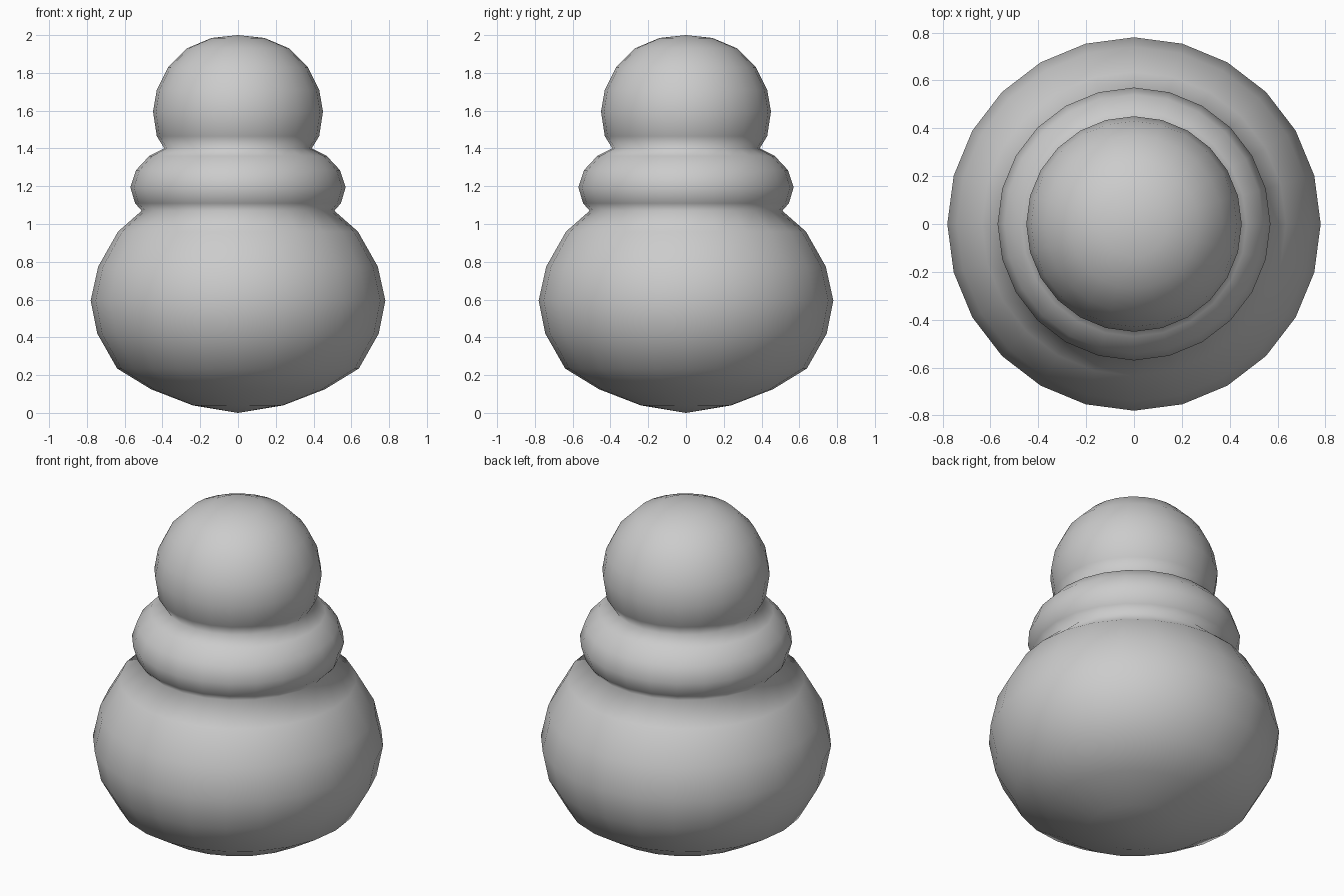
import bpy
import bmesh
from math import radians
from mathutils import Vector

if "Cube" in bpy.data.objects:
    bpy.data.objects.remove(bpy.data.objects["Cube"], do_unlink=True)

SIDES = 24

# Plain grey material
grey = bpy.data.materials.new("plain_grey")
grey.use_nodes = True
colour = (0.6, 0.6, 0.6, 1)
grey.diffuse_color = colour
grey.node_tree.nodes["Principled BSDF"].inputs["Base Color"].default_value = colour

# Half outline (radius, height): rounded belly, collar roll, ball head
belly = [(0, 0), (0.24, 0.04), (0.46, 0.125), (0.64, 0.235), (0.745, 0.42),
         (0.78, 0.595), (0.74, 0.775), (0.635, 0.96), (0.51, 1.07)]
collar = [(0.545, 1.11), (0.57, 1.195), (0.54, 1.285), (0.47, 1.36), (0.39, 1.4)]
head = [(0.43, 1.465), (0.45, 1.595), (0.43, 1.71), (0.37, 1.83),
        (0.27, 1.93), (0.14, 1.985), (0, 2)]

# Spin the outline into one closed turned body
bm = bmesh.new()
verts = [bm.verts.new((r, 0, z)) for r, z in belly + collar + head]
edges = [bm.edges.new(pair) for pair in zip(verts, verts[1:])]
bmesh.ops.spin(bm, geom=verts + edges, cent=Vector(), axis=(0, 0, 1),
               angle=radians(360), steps=SIDES)
bmesh.ops.remove_doubles(bm, verts=bm.verts, dist=0.001)
bmesh.ops.recalc_face_normals(bm, faces=bm.faces)
for face in bm.faces:
    face.smooth = True

mesh = bpy.data.meshes.new("turned_body")
bm.to_mesh(mesh)
bm.free()
mesh.materials.append(grey)
body = bpy.data.objects.new("turned_body", mesh)
bpy.context.collection.objects.link(body)
